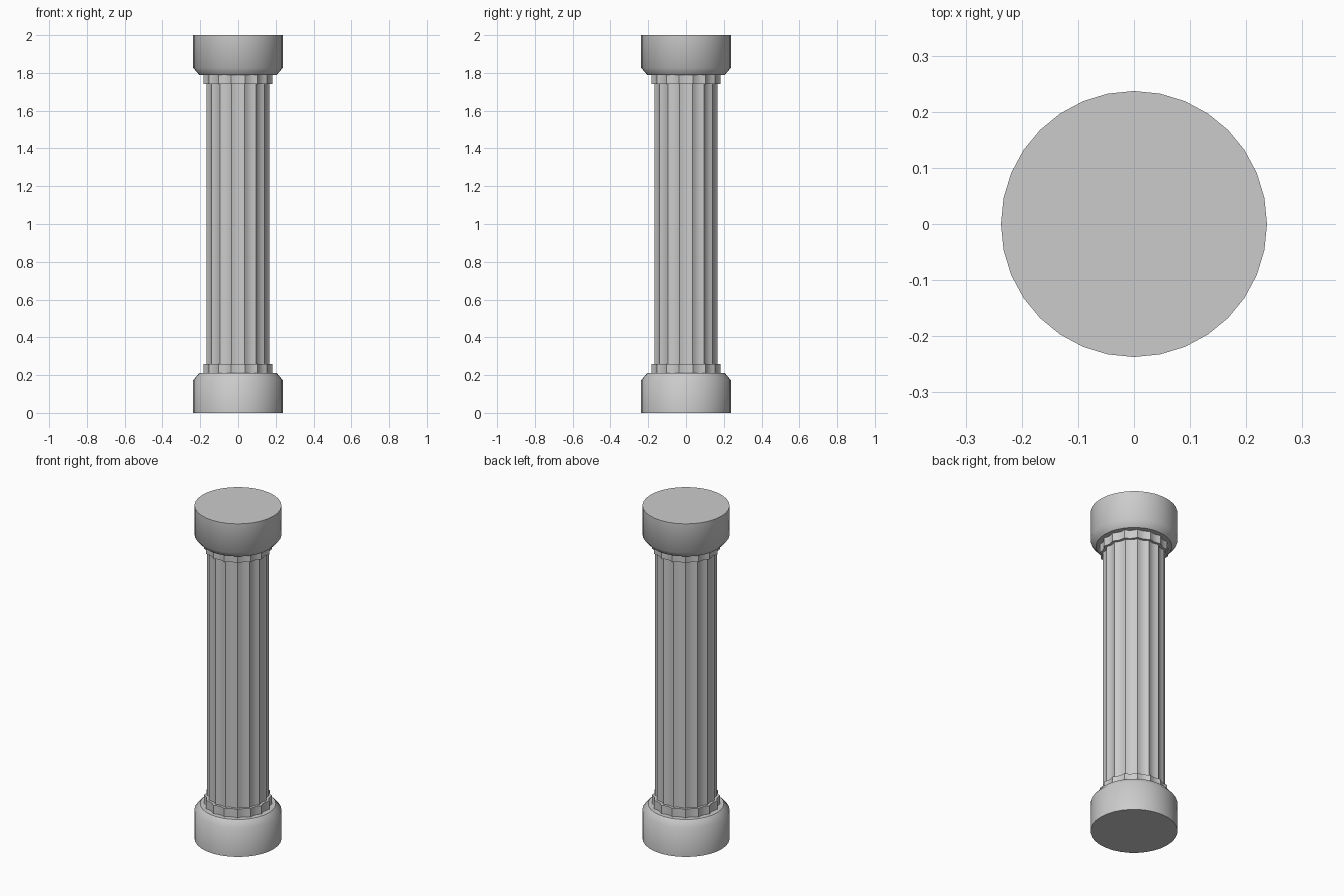
import bpy, bmesh, math

if "Cube" in bpy.data.objects:
    bpy.data.objects.remove(bpy.data.objects["Cube"])

FLUTES, STEPS = 16, 4


def round_section():
    n = 32
    return [(math.cos(math.tau * i / n), math.sin(math.tau * i / n)) for i in range(n)]


def fluted_section():
    # sharp ridges with shallow concave flutes between them
    n = FLUTES * STEPS
    pts = []
    for i in range(n):
        t = (i % STEPS) / STEPS * 2 - 1
        r = 1 - 0.065 * (1 - t * t)
        a = math.tau * (i / n + 0.5 / FLUTES)
        pts.append((r * math.cos(a), r * math.sin(a)))
    return pts


def loft(name, section, profile, angle):
    # stack scaled copies of the section along z and cap both ends
    bm = bmesh.new()
    rings = [[bm.verts.new((x * r, y * r, z)) for x, y in section] for r, z in profile]
    n = len(section)
    for lo, hi in zip(rings, rings[1:]):
        for i in range(n):
            j = (i + 1) % n
            bm.faces.new((lo[i], lo[j], hi[j], hi[i]))
    bm.faces.new(rings[0])
    bm.faces.new(rings[-1])
    bmesh.ops.recalc_face_normals(bm, faces=bm.faces)
    mesh = bpy.data.meshes.new(name)
    bm.to_mesh(mesh)
    bm.free()
    ob = bpy.data.objects.new(name, mesh)
    bpy.context.collection.objects.link(ob)
    bpy.ops.object.select_all(action='DESELECT')
    ob.select_set(True)
    bpy.context.view_layer.objects.active = ob
    bpy.ops.object.shade_smooth_by_angle(angle=math.radians(angle))
    return ob


def flip(profile):
    return [(r, 2 - z) for r, z in reversed(profile)]


# Chamfered drums and fluted collars, repeated upside down at the top
drum = [(0.237, 0), (0.237, 0.174), (0.206, 0.21)]
collar = [(0.186, 0.21), (0.186, 0.26)]
loft("base", round_section(), drum, 45)
loft("capital", round_section(), flip(drum), 45)
loft("lower_collar", fluted_section(), collar, 30)
loft("upper_collar", fluted_section(), flip(collar), 30)

# Fluted shaft
loft("shaft", fluted_section(), [(0.17, 0.26), (0.17, 1.74)], 30)
